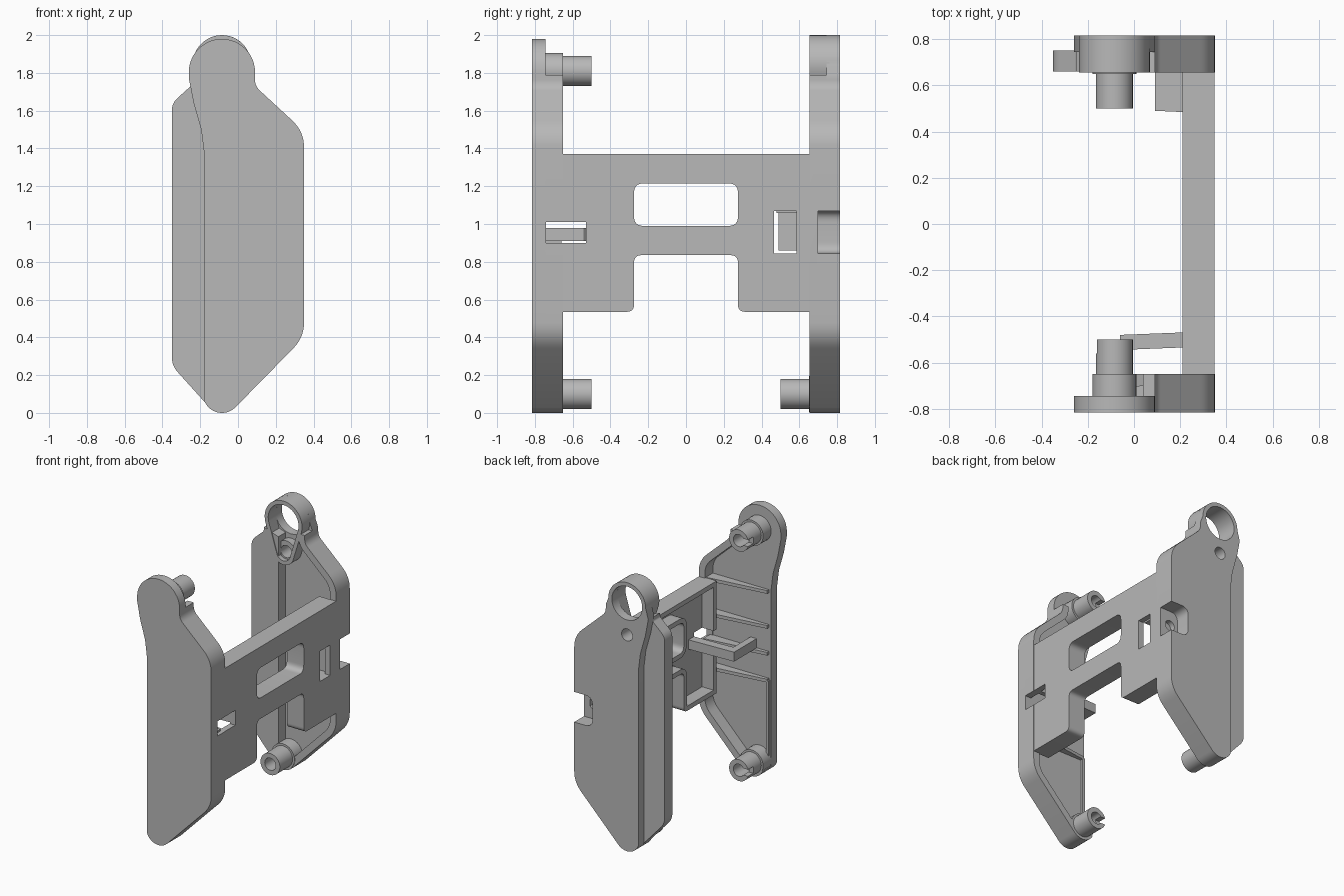
import bpy, bmesh
from math import sin, cos, tan, radians
from mathutils import Vector

if "Cube" in bpy.data.objects:
    bpy.data.objects.remove(bpy.data.objects["Cube"], do_unlink=True)

grey = bpy.data.materials.new("plain grey")
grey.use_nodes = True
grey.diffuse_color = (0.48, 0.48, 0.48, 1)
grey.node_tree.nodes["Principled BSDF"].inputs["Base Color"].default_value = (0.48, 0.48, 0.48, 1)
parts, cutters = [], []
PLACE = {"X": lambda a, b, h: (h, a, b), "Y": lambda a, b, h: (a, h, b), "Z": lambda a, b, h: (a, b, h)}


def finish(name, bm, cutter=False):
    bmesh.ops.recalc_face_normals(bm, faces=bm.faces)
    me = bpy.data.meshes.new(name)
    bm.to_mesh(me)
    bm.free()
    me.materials.append(grey)
    ob = bpy.data.objects.new(name, me)
    bpy.context.collection.objects.link(ob)
    ob.hide_render = cutter
    (cutters if cutter else parts).append(ob)
    return ob


def prism(name, pts, axis, lo, hi, cutter=False):
    """Extrude a closed outline along an axis."""
    bm = bmesh.new()
    rows = [[bm.verts.new(PLACE[axis](a, b, h)) for a, b in pts] for h in (lo, hi)]
    for row in rows:
        bm.faces.new(row)
    for i in range(len(pts)):
        j = (i + 1) % len(pts)
        bm.faces.new((rows[0][i], rows[0][j], rows[1][j], rows[1][i]))
    return finish(name, bm, cutter)


def strip(name, pts, width, axis, lo, hi, closed=False):
    """Wall of constant width on the left of a path."""
    p = [Vector(q) for q in pts]
    n = len(p)
    inner = []
    for i in range(n):
        a = p[i - 1] if closed or i else p[i]
        c = p[(i + 1) % n] if closed or i < n - 1 else p[i]
        d1 = (p[i] - a).normalized() if a != p[i] else (c - p[i]).normalized()
        d2 = (c - p[i]).normalized() if c != p[i] else d1
        n1, n2 = Vector((-d1.y, d1.x)), Vector((-d2.y, d2.x))
        inner.append(p[i] + (n1 + n2) * width / (1 + n1.dot(n2)))
    bm = bmesh.new()
    rings = [[bm.verts.new(PLACE[axis](q.x, q.y, h)) for q in row]
             for row, h in ((p, lo), (inner, lo), (inner, hi), (p, hi))]
    for i in range(n if closed else n - 1):
        j = (i + 1) % n
        for k in range(4):
            r, s = rings[k], rings[(k + 1) % 4]
            bm.faces.new((r[i], r[j], s[j], s[i]))
    if not closed:
        bm.faces.new([r[0] for r in rings])
        bm.faces.new([r[-1] for r in rings])
    return finish(name, bm)


def box(name, x, y, z, cutter=False):
    return prism(name, [(x[0], y[0]), (x[1], y[0]), (x[1], y[1]), (x[0], y[1])], "Z", *z, cutter)


def arc(cx, cz, r, a0, a1, n=24):
    angles = [radians(a0 + (a1 - a0) * i / n) for i in range(n + 1)]
    return [(cx + r * cos(t), cz + r * sin(t)) for t in angles]


def disc(name, cx, cz, r, lo, hi, cutter=False):
    return prism(name, arc(cx, cz, r, 0, 360, 32)[:-1], "Y", lo, hi, cutter)


def rounded(corners, closed=False, steps=8):
    """Path whose corners (a, b, radius) are softened."""
    out, n = [], len(corners)
    for i, (a, b, r) in enumerate(corners):
        p = Vector((a, b))
        if r == 0 or (not closed and i in (0, n - 1)):
            out.append((a, b))
            continue
        u = (Vector(corners[i - 1][:2]) - p).normalized()
        v = (Vector(corners[(i + 1) % n][:2]) - p).normalized()
        t = r / tan(u.angle(v) / 2)
        for k in range(steps + 1):
            s = k / steps
            q = p + u * t * (1 - s) ** 2 + v * t * s ** 2
            out.append((q.x, q.y))
    return out


def cut(objs, *tools):
    for ob in objs:
        for tool in tools:
            m = ob.modifiers.new("cut", "BOOLEAN")
            m.operation, m.solver, m.object = "DIFFERENCE", "EXACT", tool


# Shared side plate outline
CX = -0.085
right_edge = arc(CX, 0.1, 0.1, 205, 315)[:-1] + rounded(
    [(-0.014, 0.029, 0), (0.35, 0.40, 0.2), (0.35, 1.49, 0.2), (0.09, 1.73, 0.08), (0.09, 1.79, 0)])
left_edge = [(-0.26, 1.77), (-0.235, 1.64), (-0.195, 1.5), (-0.18, 1.38), (-0.18, 0.07)]

# Front plate: thin floor, rim on one side
front_floor = prism("front_plate", right_edge + arc(CX, 1.805, 0.175, 0, 180) + left_edge, "Y", -0.815, -0.745)
front_rim = strip("front_rim", right_edge, 0.05, "Y", -0.76, -0.65)

# Stiffening ribs on the front plate
for z in (1.36, 1.10, 0.90, 0.70):
    prism("front_rib", [(0.32, -0.76), (0.32, -0.66), (-0.16, -0.725), (-0.16, -0.76)], "Z", z - 0.012, z + 0.012)
box("front_edge_rib", (-0.17, -0.15), (-0.76, -0.725), (0.12, 0.70))

# Back plate: floor with ring head, rim and stepped side flange
back_floor = prism("back_plate", right_edge + arc(CX, 1.846, 0.154, 0, 180) + left_edge, "Y", 0.745, 0.815)
back_rim = strip("back_rim", right_edge, 0.05, "Y", 0.655, 0.76)
flange = rounded([(-0.13, 1.72, 0), (-0.25, 1.76, 0), (-0.25, 1.73, 0.02), (-0.35, 1.64, 0.09),
                  (-0.35, 0.25, 0.12), (-0.17, 0.05, 0), (-0.13, 0.05, 0)], True)
prism("back_flange", flange, "Y", 0.66, 0.75)
teardrop = arc(CX, 1.846, 0.154, -15, 195) + arc(CX, 1.61, 0.085, 195, 345)
back_collar = strip("ring_collar", teardrop, 0.029, "Y", 0.655, 0.76, True)
hole_boss = disc("hole_boss", CX, 1.61, 0.08, 0.69, 0.76)
ring_hole = disc("ring_cutter", CX, 1.846, 0.125, 0.5, 1, True)
small_hole = disc("small_hole_cutter", CX, 1.61, 0.045, 0.5, 1, True)
cut([back_floor], ring_hole, small_hole)
cut([hole_boss], small_hole)

# Screw pocket on the back plate edge
pocket = box("screw_pocket", (0.16, 0.34), (0.66, 0.80), (0.81, 1.11))
notch_shape = rounded([(0.45, 0.845, 0), (0.45, 1.07, 0), (0.20, 1.07, 0.06), (0.20, 0.845, 0.06)], True)
notch = prism("notch_cutter", notch_shape, "Y", 0.70, 0.9, True)
screw = disc("screw_cutter", 0.267, 0.957, 0.04, 0.6, 0.9, True)
cut([pocket], notch, screw)
cut([back_floor, back_rim], notch)

# Hollow pegs: (height, plate side)
for name, z, s in (("front_top", 1.81, -1), ("front_bottom", 0.10, -1), ("back_bottom", 0.10, 1)):
    disc(name + "_collar", CX, z, 0.095, *sorted((s * 0.76, s * 0.65)))
    peg = disc(name + "_peg", CX, z, 0.08, *sorted((s * 0.70, s * 0.50)))
    bore = disc(name + "_bore_cutter", CX, z, 0.045, *sorted((s * 0.62, s * 0.4)), True)
    cut([peg], bore)
    if s < 0:
        cut([peg], box(name + "_slot_cutter", (-0.3, CX), (-0.56, -0.4), (z - 0.025, z + 0.025), True))

# Cross panel with notch, window and deep edge walls
panel_outline = rounded([(-0.66, 0.535, 0), (-0.275, 0.535, 0.04), (-0.275, 0.835, 0.04), (0.275, 0.835, 0.04),
                         (0.275, 0.535, 0.04), (0.655, 0.535, 0), (0.655, 1.37, 0), (-0.66, 1.37, 0)], True)
panel = prism("cross_panel", panel_outline, "X", 0.305, 0.349)
panel_rim = strip("cross_panel_rim", panel_outline, 0.035, "X", 0.21, 0.32, True)
window = rounded([(-0.275, 0.99, 0.05), (-0.275, 1.215, 0.05), (0.275, 1.215, 0.05), (0.275, 0.99, 0.05)], True)
strip("window_rim", window, 0.035, "X", 0.21, 0.345, True)
window_cut = prism("window_cutter", window, "X", 0.1, 0.5, True)
front_slot = box("front_slot_cutter", (0.15, 0.5), (-0.74, -0.53), (0.90, 1.01), True)
back_slot = box("back_slot_cutter", (0.25, 0.5), (0.465, 0.585), (0.845, 1.07), True)
cut([panel], window_cut, front_slot, back_slot)
cut([panel_rim, front_rim], front_slot)

# Hook arm behind the front slot
box("hook_return", (-0.06, -0.01), (-0.76, -0.49), (0.91, 0.98))
prism("hook_arm", [(0.32, -0.53), (0.32, -0.465), (-0.06, -0.48), (-0.06, -0.545)], "Z", 0.91, 0.98)

# Latch housing behind the back slot
box("latch_bar", (0.09, 0.13), (0.49, 0.67), (0.86, 1.06))
for z in (0.83, 1.07):
    prism("latch_shelf", [(0.09, 0.49), (0.31, 0.48), (0.31, 0.67), (0.09, 0.67)], "Z", z - 0.012, z + 0.012)

# Bake cuts, drop cutters, smooth curved faces
bpy.ops.object.select_all(action="DESELECT")
for ob in parts:
    ob.select_set(True)
bpy.context.view_layer.objects.active = parts[0]
bpy.ops.object.convert(target="MESH")
for ob in cutters:
    bpy.data.objects.remove(ob, do_unlink=True)
bpy.ops.object.shade_smooth_by_angle(angle=radians(30))
